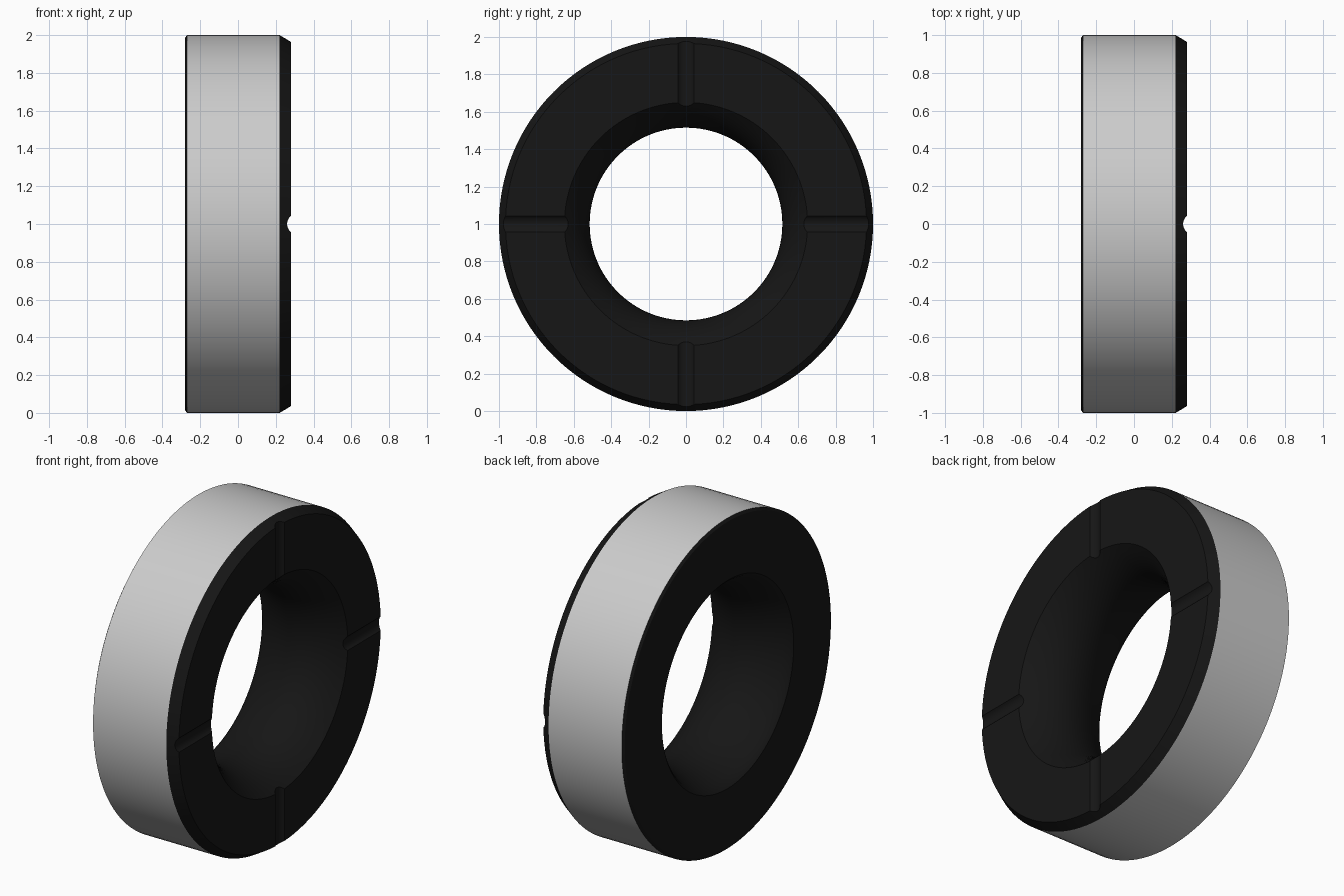
import bpy, bmesh, math
from mathutils import Matrix, Vector

if "Cube" in bpy.data.objects:
    bpy.data.objects.remove(bpy.data.objects["Cube"])

SEG = 128

def make_object(name, bm):
    bmesh.ops.recalc_face_normals(bm, faces=bm.faces)
    mesh = bpy.data.meshes.new(name)
    bm.to_mesh(mesh)
    bm.free()
    ob = bpy.data.objects.new(name, mesh)
    bpy.context.collection.objects.link(ob)
    return ob

# ring cross-section (x, radius): chamfered outside, convex rounded bore
profile = [(-0.265, 0.613), (-0.28, 0.63), (-0.28, 0.985), (-0.27, 1.0),
           (0.22, 1.0), (0.28, 0.965), (0.28, 0.65)]
STEPS = 16
for i in range(1, STEPS):
    t = i / STEPS
    x = 0.28 - 0.545 * t
    edge = 0.65 + (0.613 - 0.65) * t
    profile.append((x, 0.515 + (edge - 0.515) * abs(2 * t - 1) ** 2))

bm = bmesh.new()
rings = []
for s in range(SEG):
    a = 2 * math.pi * s / SEG
    rings.append([bm.verts.new((x, r * math.cos(a), 1 + r * math.sin(a))) for x, r in profile])
n = len(profile)
for s in range(SEG):
    p, q = rings[s], rings[(s + 1) % SEG]
    for i in range(n):
        j = (i + 1) % n
        bm.faces.new((p[i], p[j], q[j], q[i]))
ring = make_object("bearing_ring", bm)

# four shallow round-bottomed radial grooves in the right face
R, DEPTH = 0.056, 0.02
bm = bmesh.new()
for k in range(4):
    spin = Matrix.Rotation(k * math.pi / 2, 4, 'X')
    place = (Matrix.Translation((0.28 + R - DEPTH, 0, 1)) @ spin
             @ Matrix.Translation((0, 0, 0.83)))
    bmesh.ops.create_cone(bm, cap_ends=True, segments=32, radius1=R, radius2=R,
                          depth=0.5, matrix=place)
cutter = make_object("groove_cutter", bm)
cutter.hide_render = True

mod = ring.modifiers.new("grooves", 'BOOLEAN')
mod.operation = 'DIFFERENCE'
mod.solver = 'EXACT'
mod.object = cutter
bpy.context.view_layer.objects.active = ring
ring.select_set(True)
bpy.ops.object.modifier_apply(modifier="grooves")
bpy.data.objects.remove(cutter)

# black everywhere except the bare outer band
black = bpy.data.materials.new("black_finish")
black.diffuse_color = (0.008, 0.008, 0.008, 1)
black.use_nodes = True
black.node_tree.nodes["Principled BSDF"].inputs["Base Color"].default_value = black.diffuse_color
ring.data.materials.clear()
ring.data.materials.append(None)
ring.data.materials.append(black)
for f in ring.data.polygons:
    c = f.center
    outward = f.normal.dot(Vector((0, c.y, c.z - 1)).normalized())
    f.material_index = 0 if outward > 0.99 and math.hypot(c.y, c.z - 1) > 0.98 else 1

bpy.ops.object.shade_smooth_by_angle(angle=math.radians(25))
